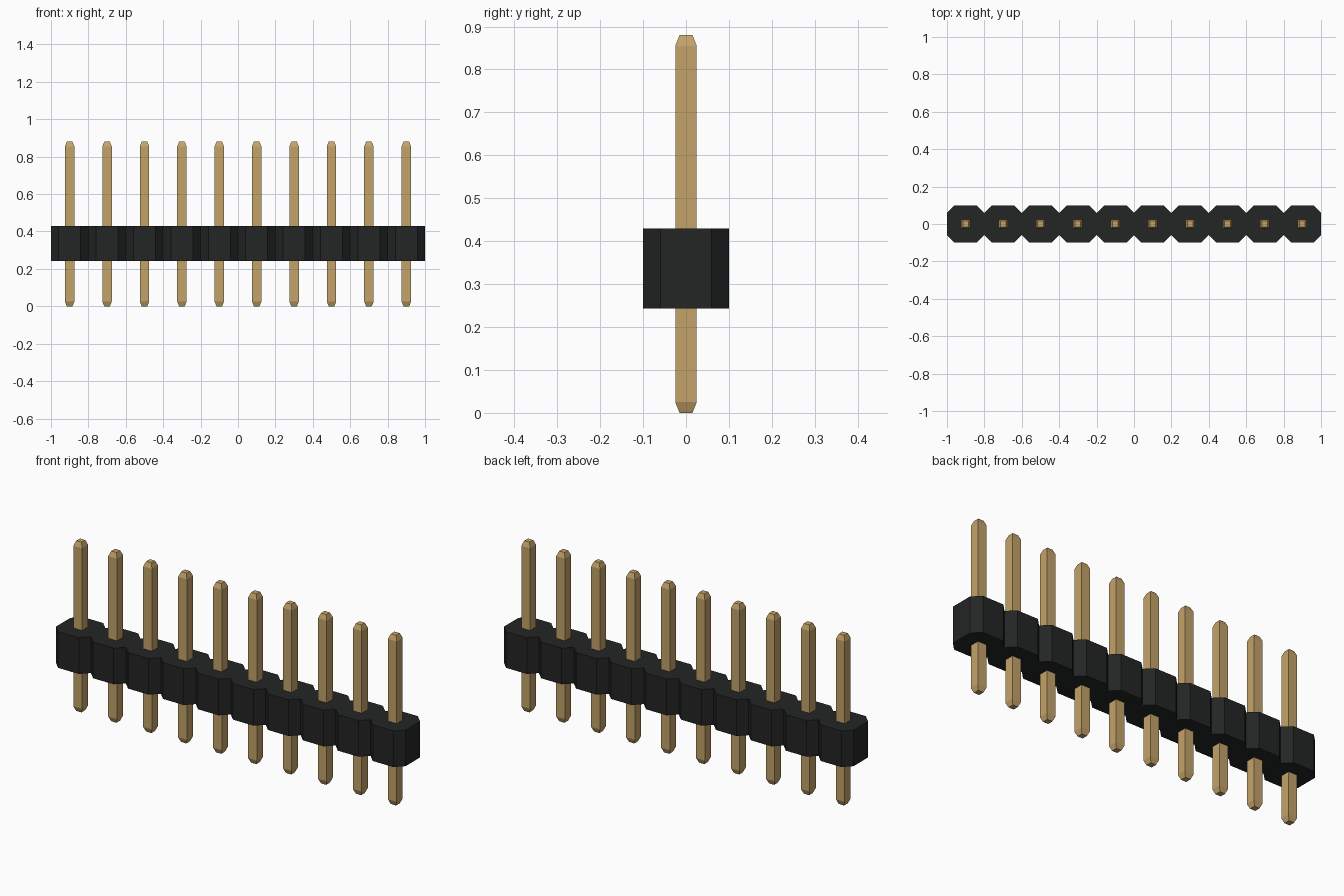
import bpy
import bmesh

cube = bpy.data.objects.get("Cube")
if cube:
    bpy.data.objects.remove(cube, do_unlink=True)

COUNT = 10
PITCH = 0.2
HALF = PITCH / 2
CUT = 0.041
BODY_BOTTOM, BODY_TOP = 0.243, 0.43
PIN_HEIGHT, TIP = 0.88, 0.025
PIN_HALF, TIP_HALF = 0.025, 0.015


def make_material(name, rgb, metallic=0.0):
    mat = bpy.data.materials.new(name)
    mat.use_nodes = True
    color = (*rgb, 1.0)
    mat.diffuse_color = color
    bsdf = mat.node_tree.nodes["Principled BSDF"]
    bsdf.inputs["Base Color"].default_value = color
    bsdf.inputs["Roughness"].default_value = 0.6
    return mat


def loft(name, rings, mat):
    """Join matching rings of points into a closed solid."""
    bm = bmesh.new()
    loops = [[bm.verts.new(p) for p in ring] for ring in rings]
    n = len(loops[0])
    for low, high in zip(loops, loops[1:]):
        for i in range(n):
            j = (i + 1) % n
            bm.faces.new((low[i], low[j], high[j], high[i]))
    bm.faces.new(loops[0][::-1])
    bm.faces.new(loops[-1])
    bmesh.ops.recalc_face_normals(bm, faces=bm.faces)
    mesh = bpy.data.meshes.new(name)
    bm.to_mesh(mesh)
    bm.free()
    mesh.materials.append(mat)
    obj = bpy.data.objects.new(name, mesh)
    bpy.context.collection.objects.link(obj)
    return obj


black = make_material("black_plastic", (0.017, 0.018, 0.018))
gold = make_material("gold_metal", (0.55, 0.365, 0.142))
centres = [(i - (COUNT - 1) / 2) * PITCH for i in range(COUNT)]

# Housing: a row of joined octagons, notched between the pins
front = []
for x in centres:
    front += [(x - HALF, CUT - HALF), (x - HALF + CUT, -HALF),
              (x + HALF - CUT, -HALF)]
front.append((centres[-1] + HALF, CUT - HALF))
outline = front + [(x, -y) for x, y in reversed(front)]
loft("housing", [[(x, y, z) for x, y in outline]
                 for z in (BODY_BOTTOM, BODY_TOP)], black)

# Pins: square bars with tapered tips at both ends
levels = ((0, TIP_HALF), (TIP, PIN_HALF),
          (PIN_HEIGHT - TIP, PIN_HALF), (PIN_HEIGHT, TIP_HALF))
corners = ((-1, -1), (1, -1), (1, 1), (-1, 1))
for number, x in enumerate(centres, 1):
    loft(f"pin_{number}", [[(x + a * r, b * r, z) for a, b in corners]
                           for z, r in levels], gold)
